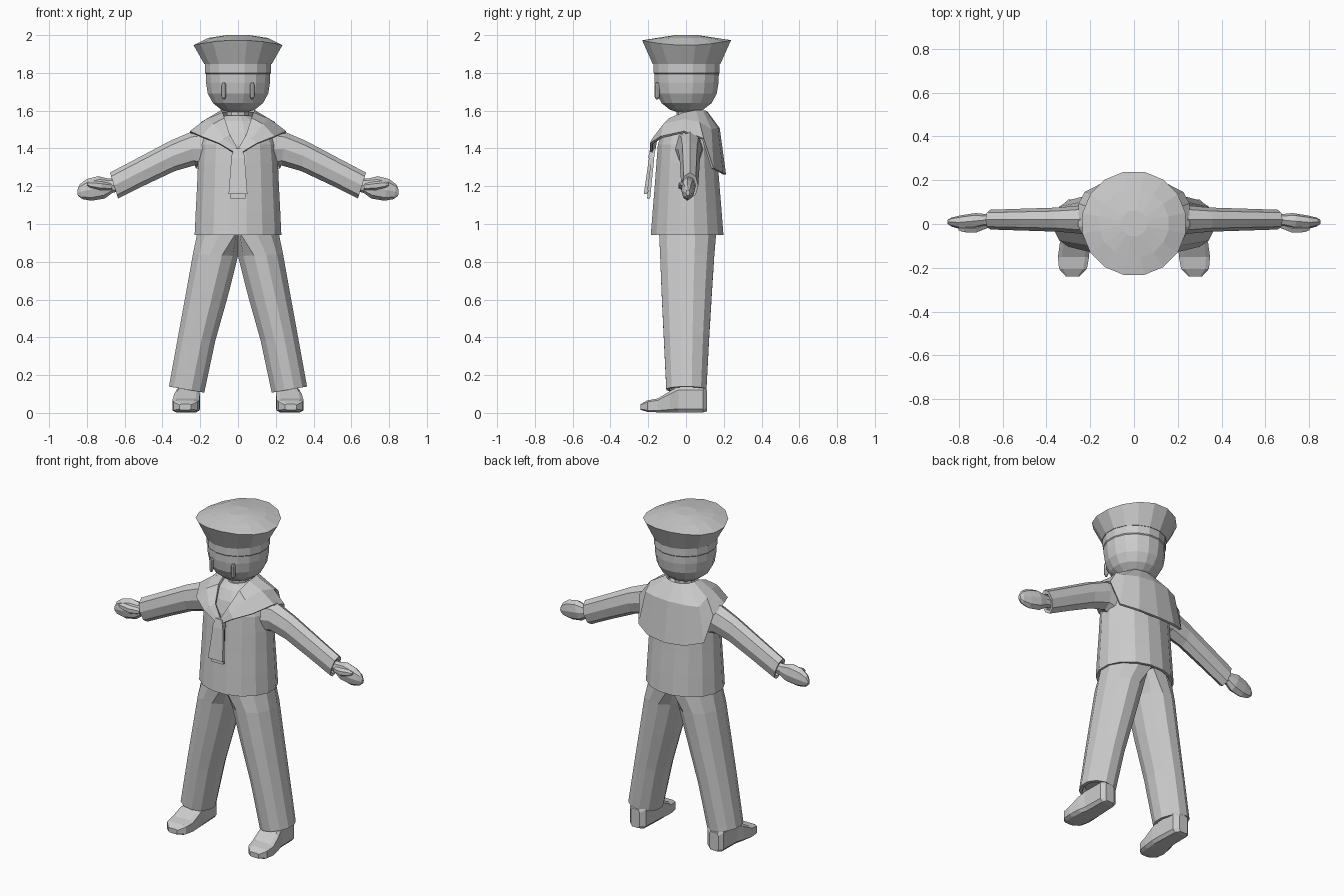
import bpy, bmesh
from math import cos, sin, pi
from mathutils import Vector as V


def sp(t, p):
    return (1 if t > 0 else -1) * abs(t) ** p if abs(t) > 1e-6 else 0


def ring(c, u, v, n=8, p=1.0, ph=0.0):
    """Superellipse section: centre c, half axes u and v."""
    c, u, v = V(c), V(u), V(v)
    out = []
    for i in range(n):
        a = ph + 2 * pi * i / n
        out.append(c + u * sp(cos(a), p) + v * sp(sin(a), p))
    return out


def flat(z, rx, ry, cx=0, cy=0.003, n=16):
    return ring((cx, cy, z), (rx, 0, 0), (0, ry, 0), n, 1, pi / n)


def limb(top, bot, y0, y1, n=8, p=1.0, ph=0.0):
    """Section given by its top and bottom points (x, z) and its y range."""
    t, b = V((top[0], 0, top[1])), V((bot[0], 0, bot[1]))
    return ring((t + b) / 2 + V((0, (y0 + y1) / 2, 0)), (t - b) / 2,
                (0, (y1 - y0) / 2, 0), n, p, ph)


def loft(name, rings, mirror=False, closed=True, thick=0):
    bm = bmesh.new()
    rows = [[bm.verts.new(q) for q in r] for r in rings]
    n = len(rows[0])
    for a, b in zip(rows, rows[1:]):
        for i in range(n if closed else n - 1):
            j = (i + 1) % n
            bm.faces.new((a[i], a[j], b[j], b[i]))
    if closed:
        bm.faces.new(rows[0])
        bm.faces.new(rows[-1])
    bmesh.ops.recalc_face_normals(bm, faces=bm.faces)
    me = bpy.data.meshes.new(name)
    bm.to_mesh(me)
    bm.free()
    ob = bpy.data.objects.new(name, me)
    bpy.context.collection.objects.link(ob)
    if mirror:
        m = ob.modifiers.new("mirror", 'MIRROR')
        m.use_clip = True
    if thick:
        s = ob.modifiers.new("thickness", 'SOLIDIFY')
        s.thickness, s.offset = thick, 0
    return ob


# Head with raised cap band, and neck
loft("head", [flat(z, r, r) for z, r in (
    (1.592, .05), (1.605, .09), (1.64, .135), (1.69, .163), (1.75, .173),
    (1.795, .174), (1.80, .179), (1.86, .179))])
loft("neck", [flat(z, .06, .06, cy=.01, n=10) for z in (1.53, 1.63)])

# Eyes
loft("eyes", [ring((.075, -.153, 1.705 + h), (r, 0, 0), (0, r * 1.1, 0))
              for h, r in ((-.045, .005), (-.032, .012), (.032, .012), (.045, .005))],
     mirror=True)

# Flared round cap, rim dipping at the sides
cap = [flat(1.85, .17, .17), flat(1.848, .183, .183), flat(1.96, .24, .24),
       flat(1.985, .16, .16), flat(2.0, .06, .06)]
for q in cap[2]:
    q.z -= .014 * (q.x ** 2 - q.y ** 2) / .0576
loft("cap", cap)

# Jacket body with a recessed hem
loft("jacket", [flat(z, rx, ry, cy=.006) for z, rx, ry in (
    (.97, .21, .17), (.943, .215, .18), (.943, .234, .196), (1.07, .228, .186),
    (1.2, .221, .175), (1.32, .216, .166), (1.42, .208, .158),
    (1.49, .18, .135), (1.545, .12, .10), (1.575, .065, .065))])

# Sleeves with recessed cuffs
loft("sleeves", [limb(*s) for s in (
    ((.17, 1.50), (.18, 1.29), -.06, .09),
    ((.25, 1.487), (.23, 1.31), -.045, .085),
    ((.36, 1.44), (.335, 1.28), -.035, .075),
    ((.52, 1.355), (.49, 1.207), -.03, .07),
    ((.678, 1.272), (.635, 1.135), -.025, .065),
    ((.668, 1.25), (.638, 1.155), -.01, .05),
    ((.65, 1.25), (.62, 1.165), -.01, .05))], mirror=True)

# Mitten hands and thumbs
loft("hands", [limb(*s) for s in (
    ((.64, 1.24), (.62, 1.175), -.01, .045),
    ((.685, 1.24), (.665, 1.165), -.01, .045),
    ((.74, 1.253), (.705, 1.135), -.025, .05),
    ((.80, 1.238), (.775, 1.123), -.025, .04),
    ((.838, 1.21), (.825, 1.132), -.012, .03),
    ((.851, 1.18), (.848, 1.15), 0, .02))], mirror=True)
loft("thumbs", [limb(*s, n=6) for s in (
    ((.67, 1.215), (.665, 1.18), -.02, .02),
    ((.72, 1.225), (.725, 1.178), -.042, .0),
    ((.775, 1.228), (.78, 1.19), -.04, .0),
    ((.80, 1.218), (.80, 1.205), -.03, -.01))], mirror=True)

# Trouser legs, meeting on the centre line, with recessed cuffs
legs = [limb(*s, n=12, ph=pi / 12) for s in (
    ((.335, .17), (.20, .15), -.08, .085),
    ((.35, .137), (.195, .11), -.09, .095),
    ((.369, .14), (.175, .107), -.108, .112),
    ((.318, .42), (.117, .38), -.122, .127),
    ((.275, .66), (.049, .62), -.134, .142),
    ((.243, .84), (-.008, .83), -.142, .155),
    ((.22, .96), (-.12, .96), -.148, .166))]
for r in legs:
    for q in r:
        q.x = max(q.x, 0)
loft("trousers", legs, mirror=True)

# Shoes, lofted from heel to toe
loft("shoes", [ring(((x0 + x1) / 2, y, (z0 + z1) / 2), ((x1 - x0) / 2 * 1.03, 0, 0),
                    (0, 0, (z1 - z0) / 2 * 1.03), 8, .35, pi / 8)
               for y, x0, x1, z0, z1 in (
    (.112, .24, .30, .008, .12), (.09, .212, .322, .003, .14),
    (-.04, .205, .325, .003, .14), (-.085, .202, .338, .003, .115),
    (-.15, .205, .347, .003, .076), (-.205, .215, .342, .006, .066),
    (-.24, .25, .31, .016, .046))], mirror=True)

# Sailor collar: inner, middle and outer edge from front point round to the back
collar = [
    [(0, -.168, 1.395), (0, -.178, 1.385), (0, -.186, 1.365)],
    [(.045, -.155, 1.47), (.075, -.172, 1.45), (.10, -.184, 1.425)],
    [(.07, -.085, 1.555), (.13, -.115, 1.525), (.19, -.13, 1.46)],
    [(.08, -.01, 1.585), (.165, -.01, 1.55), (.25, -.01, 1.487)],
    [(.085, .05, 1.597), (.19, .07, 1.535), (.248, .09, 1.45)],
    [(.07, .085, 1.597), (.18, .13, 1.50), (.222, .14, 1.295)],
    [(.035, .10, 1.595), (.10, .163, 1.505), (.125, .19, 1.27)],
    [(0, .105, 1.595), (0, .172, 1.505), (0, .205, 1.262)]]
loft("collar", collar, mirror=True, closed=False, thick=.014)


# Neckerchief: knot and two overlapping tails
def slab(name, *ends):
    loft(name, [ring((0, y, z), (w, 0, 0), (0, d, 0), 4, 0, pi / 4)
                for z, y, w, d in ends])


slab("knot", (1.40, -.175, .022, .014), (1.35, -.185, .036, .016))
slab("front_tail", (1.365, -.186, .034, .008), (1.16, -.214, .05, .009))
slab("back_tail", (1.35, -.176, .028, .008), (1.135, -.198, .04, .008))
